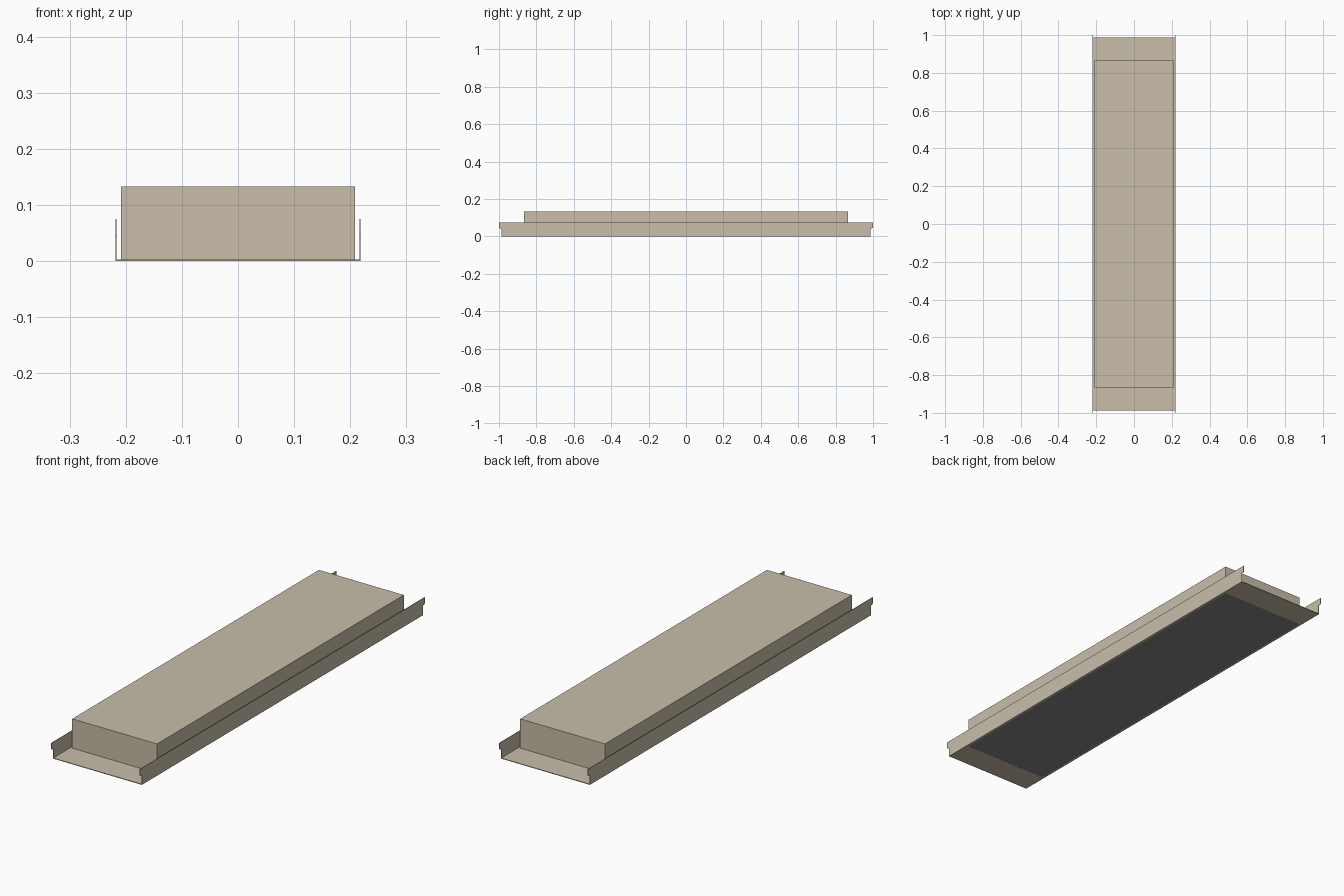
import bpy
import bmesh
import math

if "Cube" in bpy.data.objects:
    bpy.data.objects.remove(bpy.data.objects["Cube"])


def material(name, rgb):
    m = bpy.data.materials.new(name)
    m.diffuse_color = (*rgb, 1.0)
    m.use_nodes = True
    m.node_tree.nodes["Principled BSDF"].inputs["Base Color"].default_value = m.diffuse_color
    return m


TAN = material("warm beige metal", (0.58, 0.515, 0.40))
GREY = material("mid grey panel", (0.24, 0.24, 0.24))

HALF_X, FLOOR_Y = 0.2185, 0.987     # tray half width and floor half length
BOX_X, BOX_Y = 0.2085, 0.866        # housing half width and half length
FLOOR_T, WALL_T = 0.003, 0.002      # sheet thicknesses


def finish(name, bm, mat):
    bmesh.ops.recalc_face_normals(bm, faces=bm.faces)
    me = bpy.data.meshes.new(name)
    bm.to_mesh(me)
    bm.free()
    me.materials.append(mat)
    ob = bpy.data.objects.new(name, me)
    bpy.context.collection.objects.link(ob)
    return ob


def box(name, lo, hi, mat):
    bm = bmesh.new()
    bmesh.ops.create_cube(bm, size=1)
    for v in bm.verts:
        v.co = [lo[i] + (v.co[i] + 0.5) * (hi[i] - lo[i]) for i in range(3)]
    return finish(name, bm, mat)


# Tray floor: a thin sheet with an opening for the lower panel
bm = bmesh.new()
rings = []
for z in (0, FLOOR_T):
    for hx, hy in ((HALF_X, FLOOR_Y), (BOX_X, BOX_Y)):
        rings.append([bm.verts.new((sx * hx, sy * hy, z))
                      for sx, sy in ((-1, -1), (1, -1), (1, 1), (-1, 1))])
for a, b in ((0, 1), (2, 3), (0, 2), (1, 3)):
    for i in range(4):
        j = (i + 1) % 4
        bm.faces.new((rings[a][i], rings[a][j], rings[b][j], rings[b][i]))
finish("tray_floor", bm, TAN)

# Side flanges: upright sheets with small rounded tabs at both ends
half = [(FLOOR_Y, 0.0), (FLOOR_Y, 0.043)]
for k in range(6):
    a = math.radians(-90 + 90 * k / 5)
    half.append((0.992 + 0.008 * math.cos(a), 0.050 + 0.007 * math.sin(a)))
half.append((1.0, 0.0745))
outline = half + [(-y, z) for y, z in reversed(half)]
for side, label in ((-1, "left"), (1, "right")):
    bm = bmesh.new()
    face = bm.faces.new([bm.verts.new((side * HALF_X, y, z)) for y, z in outline])
    ext = bmesh.ops.extrude_face_region(bm, geom=[face])
    moved = [v for v in ext["geom"] if isinstance(v, bmesh.types.BMVert)]
    bmesh.ops.translate(bm, verts=moved, vec=(-side * WALL_T, 0, 0))
    finish(label + "_flange", bm, TAN)

# Raised housing
box("housing", (-BOX_X, -BOX_Y, 0.002), (BOX_X, BOX_Y, 0.133), TAN)

# Grey panel set into the floor opening
box("lower_panel", (-BOX_X, -BOX_Y, 0.0005), (BOX_X, BOX_Y, 0.002), GREY)
